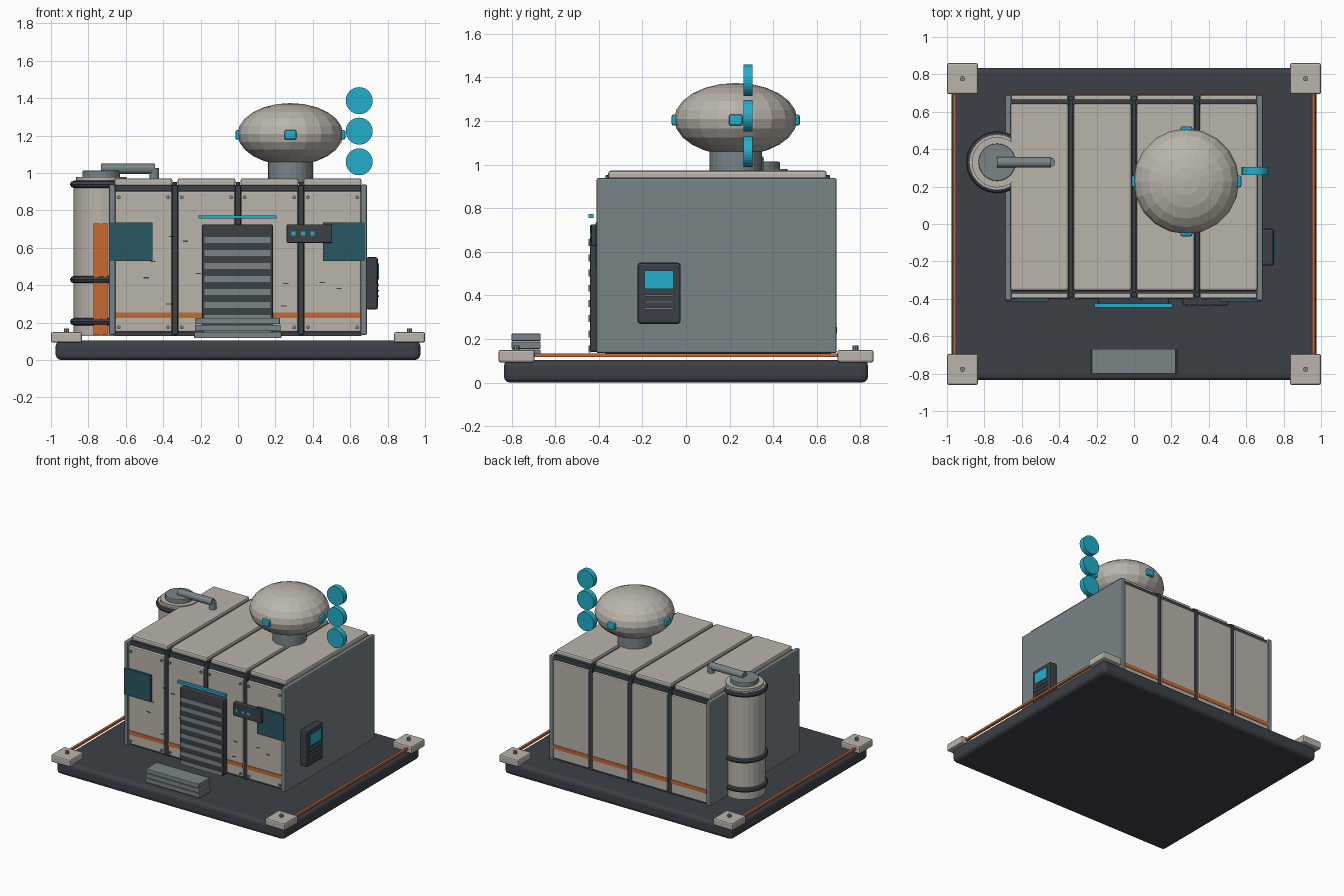
import bpy, math
from mathutils import Vector

COLOURS = {
    "beige": (0.49, 0.46, 0.41), "steel": (0.19, 0.235, 0.245),
    "charcoal": (0.045, 0.052, 0.063), "cyan": (0.016, 0.43, 0.60),
    "orange": (0.57, 0.14, 0.03), "dark_teal": (0.022, 0.095, 0.125),
}
MATS = {}
for key, rgb in COLOURS.items():
    MATS[key] = bpy.data.materials.new(key)
    MATS[key].diffuse_color = (*rgb, 1)


def finish(name, colour, bevel=0, segments=2):
    o = bpy.context.object
    o.name = name
    o.data.materials.append(MATS[colour])
    if bevel:
        m = o.modifiers.new("bevel", "BEVEL")
        m.width, m.segments = bevel, segments
        m.limit_method = "ANGLE"
    return o


def box(name, colour, x, y, z, bevel=0, segments=2):
    """Box from (min, max) ranges on each axis."""
    bpy.ops.mesh.primitive_cube_add(size=1, location=[(a + b) / 2 for a, b in (x, y, z)])
    o = bpy.context.object
    size = Vector([b - a for a, b in (x, y, z)])
    for v in o.data.vertices:
        v.co = v.co * size
    return finish(name, colour, bevel, segments)


def cyl(name, colour, centre, radius, depth, axis="z", sides=24, bevel=0):
    rot = {"x": (0, math.pi / 2, 0), "y": (math.pi / 2, 0, 0), "z": (0, 0, 0)}[axis]
    bpy.ops.mesh.primitive_cylinder_add(vertices=sides, radius=radius, depth=depth,
                                        location=centre, rotation=rot)
    return finish(name, colour, bevel)


# Deck, corner pads and edge strips
box("deck", "charcoal", (-0.975, 0.975), (-0.835, 0.835), (0, 0.105), 0.03, 3)
for sx in (-1, 1):
    for sy in (-1, 1):
        cx, cy = sx * 0.917, sy * 0.777
        box("corner_pad", "beige", (cx - 0.083, cx + 0.083), (cy - 0.083, cy + 0.083),
            (0.093, 0.15), 0.01)
        cyl("pad_bolt", "steel", (cx, cy, 0.158), 0.014, 0.024, sides=8)
    box("deck_strip", "orange", (sx * 0.96 - 0.009, sx * 0.96 + 0.009), (-0.7, 0.7), (0.118, 0.134))

# Cabin core and side walls
box("cabin_core", "charcoal", (-0.66, 0.66), (-0.372, 0.665), (0.13, 0.937))
for sx in (-1, 1):
    box("side_wall", "steel", (sx * 0.673 - 0.017, sx * 0.673 + 0.017), (-0.41, 0.69),
        (0.135, 0.938), 0.008)

# Front, back and roof panels, with a painted stripe and bolts
for i in range(4):
    cx = (i - 1.5) * 0.337
    xr = (cx - 0.152, cx + 0.152)
    box("front_panel", "beige", xr, (-0.398, -0.365), (0.15, 0.903), 0.007)
    box("back_panel", "beige", xr, (0.66, 0.688), (0.15, 0.903), 0.007)
    box("roof_panel", "beige", (cx - 0.155, cx + 0.155), (-0.357, 0.645), (0.93, 0.972), 0.012)
    box("front_stripe", "orange", xr, (-0.402, -0.395), (0.225, 0.255))
    box("back_stripe", "orange", xr, (0.684, 0.692), (0.225, 0.255))
    for dx in (-0.132, 0.132):
        for z in (0.175, 0.87):
            cyl("panel_bolt", "steel", (cx + dx, -0.4, z), 0.01, 0.014, "y", 8)
for x in (-0.337, 0, 0.337):
    box("front_joint", "charcoal", (x - 0.015, x + 0.015), (-0.392, -0.36), (0.135, 0.935), 0.005)
    box("back_joint", "charcoal", (x - 0.015, x + 0.015), (0.655, 0.682), (0.135, 0.935), 0.005)
    box("roof_joint", "charcoal", (x - 0.012, x + 0.012), (-0.37, 0.66), (0.93, 0.952), 0.005)

# Scuff marks on the front
for x, z in ((-0.28, 0.635), (-0.355, 0.66), (-0.455, 0.528), (-0.49, 0.44), (-0.21, 0.463),
             (0.255, 0.41), (-0.37, 0.30), (0.245, 0.29), (0.54, 0.382), (0.45, 0.415)):
    box("scuff_mark", "charcoal", (x - 0.014, x + 0.014), (-0.401, -0.395), (z - 0.003, z + 0.003))

# Shutter door with slats, light bar and sign
box("door", "charcoal", (-0.193, 0.187), (-0.441, -0.39), (0.14, 0.726), 0.01)
for i in range(8):
    z = 0.642 - i * 0.0697
    box("door_slat", "steel", (-0.18, 0.175), (-0.447, -0.435), (z - 0.016, z + 0.016))
box("light_bar", "cyan", (-0.21, 0.205), (-0.447, -0.425), (0.756, 0.774))
box("sign", "charcoal", (0.26, 0.503), (-0.435, -0.39), (0.627, 0.726), 0.005)
for x in (0.297, 0.347, 0.398):
    box("sign_light", "cyan", (x - 0.011, x + 0.011), (-0.44, -0.43), (0.666, 0.688))

# Tinted windows at the front corners
for xr in ((-0.685, -0.457), (0.455, 0.68)):
    box("window", "dark_teal", xr, (-0.415, -0.395), (0.53, 0.735))

# Steps
for i in range(3):
    z = 0.118 + i * 0.037
    inset = 0.004 * i
    box("step", "steel", (-0.235 + inset, 0.232 - inset), (-0.80, -0.667), (z, z + 0.033), 0.004)

# Control panel on the right wall
box("control_panel", "charcoal", (0.685, 0.748), (-0.222, -0.025), (0.27, 0.55), 0.012)
box("control_screen", "cyan", (0.745, 0.755), (-0.19, -0.058), (0.43, 0.515))
for z in (0.40, 0.37, 0.34):
    box("control_slot", "steel", (0.745, 0.755), (-0.19, -0.058), (z - 0.004, z + 0.004))

# Tank with hoops, cap, outlet pipe and marking
TX, TY = -0.732, 0.33
cyl("tank", "beige", (TX, TY, 0.545), 0.147, 0.83)
cyl("tank_lid", "beige", (TX, TY, 0.965), 0.135, 0.03)
cyl("tank_cap", "steel", (TX, TY, 0.993), 0.1, 0.04, bevel=0.005)
for z in (0.205, 0.43, 0.94):
    bpy.ops.mesh.primitive_torus_add(major_radius=0.147, minor_radius=0.019, major_segments=24,
                                     minor_segments=8, location=(TX, TY, z))
    finish("tank_hoop", "charcoal")
box("tank_marking", "orange", (-0.772, -0.697), (0.176, 0.20), (0.135, 0.73))
cyl("outlet_pipe", "steel", (-0.588, TY, 1.023), 0.027, 0.29, "x", 12)
cyl("outlet_elbow", "steel", (-0.447, TY, 0.998), 0.025, 0.06, "z", 12)

# Dome on its neck with four lamps
DX, DY, DZ = 0.28, 0.228, 1.208
cyl("dome_neck", "steel", (DX, DY, 1.01), 0.12, 0.13)
bpy.ops.mesh.primitive_uv_sphere_add(segments=20, ring_count=12, radius=1, location=(DX, DY, DZ))
for v in bpy.context.object.data.vertices:
    v.co = v.co * Vector((0.282, 0.282, 0.166))
finish("dome", "beige")
for dx, dy in ((1, 0), (-1, 0), (0, 1), (0, -1)):
    x, y = DX + dx * 0.272, DY + dy * 0.272
    hx, hy = (0.022, 0.032) if dx else (0.032, 0.022)
    box("dome_lamp", "cyan", (x - hx, x + hx), (y - hy, y + hy), (1.178, 1.23), 0.01)

# Stack of signal discs
for z in (1.06, 1.224, 1.387):
    cyl("signal_disc", "cyan", (0.648, 0.284, z), 0.072, 0.042, "y", 32)
